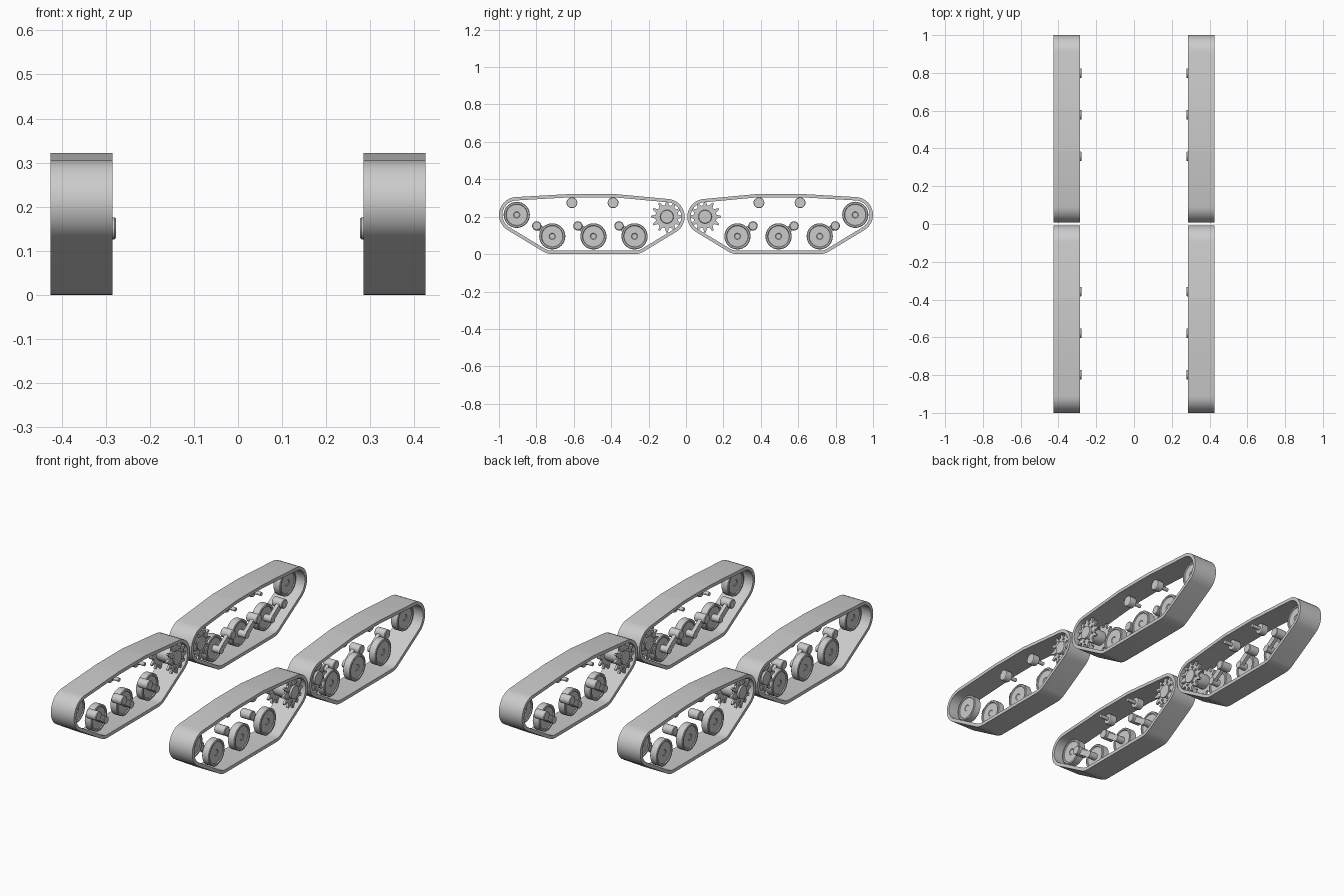
import bpy, bmesh
from math import sin, cos, pi, atan2, acos, hypot
from mathutils import Matrix, Vector

cube = bpy.data.objects.get("Cube")
if cube:
    bpy.data.objects.remove(cube)

steel = bpy.data.materials.new("track_grey")
steel.use_nodes = True
GREY = (0.6, 0.6, 0.6, 1)
steel.diffuse_color = GREY
steel.node_tree.nodes["Principled BSDF"].inputs["Base Color"].default_value = GREY

IN_X, OUT_X = 0.285, 0.425
IDLER = (0.905, 0.21)
SPROCKET = (0.102, 0.20)
ROAD = [(y, 0.095) for y in (0.275, 0.495, 0.715)]
ROLLERS = [(y, 0.275) for y in (0.39, 0.61)]


def finish(bm, name, sx, sy):
    """Mirror into the right corner, sharpen hard edges and link the object."""
    bmesh.ops.transform(bm, matrix=Matrix.Diagonal((sx, sy, 1, 1)), verts=bm.verts)
    bmesh.ops.recalc_face_normals(bm, faces=bm.faces)
    for f in bm.faces:
        f.smooth = True
    for e in bm.edges:
        e.smooth = e.calc_face_angle(0) < 0.55
    side = "left" if sx > 0 else "right"
    end = "rear" if sy > 0 else "front"
    mesh = bpy.data.meshes.new(name)
    bm.to_mesh(mesh)
    bm.free()
    mesh.materials.append(steel)
    obj = bpy.data.objects.new(f"{end}_{side}_{name}", mesh)
    bpy.context.collection.objects.link(obj)


def lathe(bm, centre, profile, n=32):
    """Closed solid turned about an x axis; profile is (x, radius) pairs."""
    rings = []
    for x, r in profile:
        rings.append([bm.verts.new((x, centre[0] + r * cos(2 * pi * i / n),
                                    centre[1] + r * sin(2 * pi * i / n))) for i in range(n)])
    for a, b in zip(rings, rings[1:]):
        for i in range(n):
            j = (i + 1) % n
            bm.faces.new((a[i], a[j], b[j], b[i]))
    bm.faces.new(rings[0])
    bm.faces.new(rings[-1])


def prism(bm, outline, x0, x1):
    """Extrude a (y, z) outline from x0 to x1."""
    a, b = [[bm.verts.new((x, y, z)) for y, z in outline] for x in (x0, x1)]
    bm.faces.new(a)
    bm.faces.new(b)
    for i in range(len(a)):
        j = (i + 1) % len(a)
        bm.faces.new((a[i], a[j], b[j], b[i]))


def loop_outline(circles, inset):
    """Taut loop around circles given counter-clockwise as (y, z, radius)."""
    angles = []
    for (y0, z0, r0), (y1, z1, r1) in zip(circles, circles[1:] + circles[:1]):
        dy, dz = y1 - y0, z1 - z0
        angles.append(atan2(dz, dy) - acos((r0 - r1) / hypot(dy, dz)))
    points = []
    for i, (y, z, r) in enumerate(circles):
        start = angles[i - 1]
        sweep = (angles[i] - start) % (2 * pi)
        steps = max(1, round(sweep / 0.2))
        for k in range(steps + 1):
            a = start + sweep * k / steps
            points.append((y + (r - inset) * cos(a), z + (r - inset) * sin(a)))
    return points


def belt(bm):
    circles = [(*SPROCKET, 0.095), (*ROAD[0], 0.095), (*ROAD[2], 0.095),
               (*IDLER, 0.095), (*ROLLERS[1], 0.047), (*ROLLERS[0], 0.047)]
    outer, inner = loop_outline(circles, 0), loop_outline(circles, 0.018)
    rings = [[bm.verts.new((x, y, z)) for y, z in pts] for x, pts in
             ((IN_X, outer), (OUT_X, outer), (OUT_X, inner), (IN_X, inner))]
    for a, b in zip(rings, rings[1:] + rings[:1]):
        for i in range(len(a)):
            j = (i + 1) % len(a)
            bm.faces.new((a[i], a[j], b[j], b[i]))


def wheel(bm, centre, r):
    # Chamfered tyre, recessed disc and raised hub on both faces
    half = [(0.014, 0.01), (0.014, 0.014), (0.0165, 0.017), (0.0165, r * 0.8),
            (0.021, r * 0.84), (0.021, r * 0.95), (0.018, r)]
    profile = [(0.353 - x, q) for x, q in half] + [(0.353 + x, q) for x, q in reversed(half)]
    lathe(bm, centre, profile)


def swing_arm(bm, centre):
    pivot = (centre[0] + 0.083, 0.151)
    lathe(bm, pivot, [(0.277, 0.022), (0.280, 0.025), (0.338, 0.025), (0.341, 0.021)], 20)
    lathe(bm, centre, [(0.290, 0.019), (0.340, 0.019)], 20)
    # Flat link between pivot and axle
    d = Vector((pivot[0] - centre[0], pivot[1] - centre[1])).normalized() * 0.016
    prism(bm, [(centre[0] - d.y, centre[1] + d.x), (centre[0] + d.y, centre[1] - d.x),
               (pivot[0] + d.y, pivot[1] - d.x), (pivot[0] - d.y, pivot[1] + d.x)], 0.293, 0.313)


def sprocket(bm):
    y, z = SPROCKET
    # Hub and drum joining the two toothed plates
    lathe(bm, SPROCKET, [(0.290, 0.026), (0.290, 0.036), (0.330, 0.040),
                         (0.385, 0.040), (0.414, 0.034), (0.414, 0.018)], 24)
    for x in (0.302, 0.398):
        lathe(bm, SPROCKET, [(x - 0.006, 0.062), (x + 0.006, 0.062)], 36)
        for i in range(12):
            a = 2 * pi * i / 12
            tooth = [(0.058, -0.20), (0.085, -0.05), (0.085, 0.05), (0.058, 0.20)]
            prism(bm, [(y + r * cos(a + t), z + r * sin(a + t)) for r, t in tooth],
                  x - 0.006, x + 0.006)
    # Bolts on the outer and inner faces
    for i in range(8):
        a = 2 * pi * (i + 0.5) / 8
        spot = (y + 0.049 * cos(a), z + 0.049 * sin(a))
        lathe(bm, spot, [(0.402, 0.006), (0.410, 0.006)], 6)
        lathe(bm, spot, [(0.288, 0.006), (0.298, 0.006)], 6)


def roller(bm, centre):
    lathe(bm, centre, [(0.334, 0.027), (0.337, 0.029), (0.369, 0.029), (0.372, 0.027)], 20)
    lathe(bm, centre, [(0.286, 0.010), (0.335, 0.010)], 12)


def make(name, sx, sy, build, *args):
    bm = bmesh.new()
    build(bm, *args)
    finish(bm, name, sx, sy)


# Four mirrored track units
for sx in (1, -1):
    for sy in (1, -1):
        make("track_belt", sx, sy, belt)
        make("drive_sprocket", sx, sy, sprocket)
        make("idler_wheel", sx, sy, wheel, IDLER, 0.07)
        for i, c in enumerate(ROAD):
            make(f"road_wheel_{i + 1}", sx, sy, wheel, c, 0.07)
            make(f"swing_arm_{i + 1}", sx, sy, swing_arm, c)
        for i, c in enumerate(ROLLERS):
            make(f"return_roller_{i + 1}", sx, sy, roller, c)
